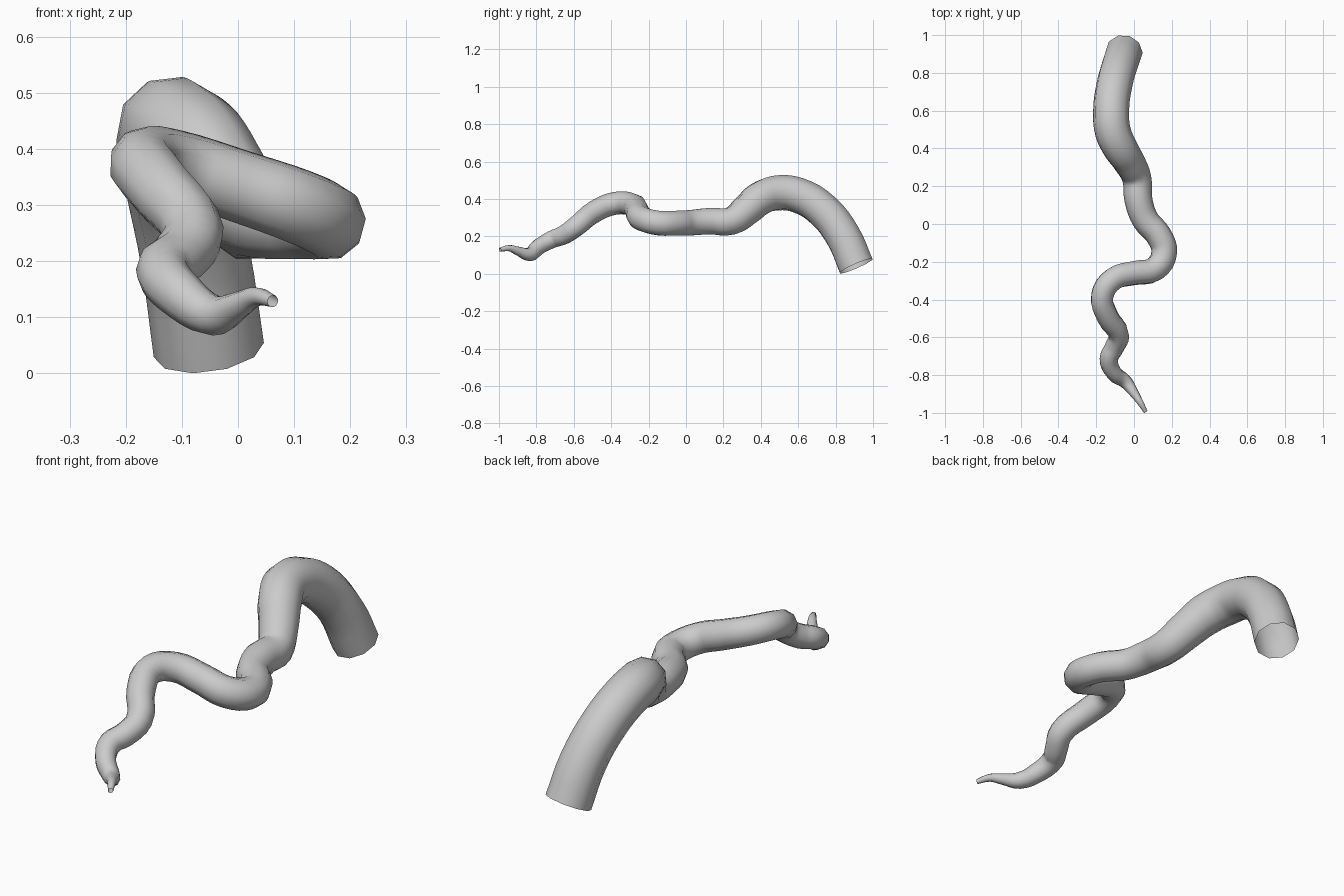
import bpy

if "Cube" in bpy.data.objects:
    bpy.data.objects.remove(bpy.data.objects["Cube"])

# Centre line of the tentacle: x, y, z, radius (base to tip)
PATH = [
    (-0.052, 0.91, 0.045, 0.099),
    (-0.075, 0.84, 0.205, 0.098),
    (-0.105, 0.73, 0.345, 0.097),
    (-0.121, 0.60, 0.423, 0.096),
    (-0.112, 0.49, 0.436, 0.096),
    (-0.072, 0.40, 0.408, 0.093),
    (-0.025, 0.325, 0.345, 0.085),
    (0.015, 0.24, 0.285, 0.077),
    (0.023, 0.13, 0.285, 0.074),
    (0.062, 0.02, 0.276, 0.071),
    (0.130, -0.06, 0.274, 0.069),
    (0.160, -0.15, 0.275, 0.068),
    (0.110, -0.238, 0.300, 0.067),
    (0.000, -0.260, 0.338, 0.065),
    (-0.110, -0.292, 0.374, 0.063),
    (-0.168, -0.38, 0.380, 0.061),
    (-0.140, -0.49, 0.335, 0.059),
    (-0.080, -0.59, 0.255, 0.055),
    (-0.105, -0.655, 0.210, 0.052),
    (-0.133, -0.715, 0.188, 0.049),
    (-0.105, -0.79, 0.146, 0.044),
    (-0.045, -0.835, 0.107, 0.037),
    (0.000, -0.895, 0.124, 0.025),
    (0.033, -0.945, 0.140, 0.017),
    (0.062, -0.995, 0.132, 0.011),
]
SIDES = 10

# Cross-section polygon used as the bevel profile
bpy.ops.curve.primitive_bezier_circle_add(radius=1.0)
profile = bpy.context.object
profile.name = "tentacle_profile"
profile.hide_render = True
profile.data.splines.clear()
ring = profile.data.splines.new('POLY')
ring.points.add(SIDES - 1)
from math import cos, sin, tau
for i, p in enumerate(ring.points):
    a = tau * (i + 0.5) / SIDES
    p.co = (cos(a), sin(a), 0, 1)
ring.use_cyclic_u = True

# Tapered sweep along the path, open at the base
curve = bpy.data.curves.new("tentacle_path", 'CURVE')
curve.dimensions = '3D'
curve.resolution_u = 4
curve.bevel_mode = 'OBJECT'
curve.bevel_object = profile
spline = curve.splines.new('BEZIER')
spline.bezier_points.add(len(PATH) - 1)
for bp, (x, y, z, r) in zip(spline.bezier_points, PATH):
    bp.co = (x, y, z)
    bp.radius = r
    bp.handle_left_type = bp.handle_right_type = 'AUTO'
source = bpy.data.objects.new("tentacle_source", curve)
bpy.context.collection.objects.link(source)
bpy.context.view_layer.update()

# Turn the sweep into a smooth mesh
deps = bpy.context.evaluated_depsgraph_get()
mesh = bpy.data.meshes.new_from_object(source.evaluated_get(deps))
tentacle = bpy.data.objects.new("tentacle", mesh)
bpy.context.collection.objects.link(tentacle)
bpy.data.objects.remove(source)
bpy.data.objects.remove(profile)
mesh.shade_smooth()

# Rest on the ground
low = min(v.co.z for v in mesh.vertices)
for v in mesh.vertices:
    v.co.z -= low
